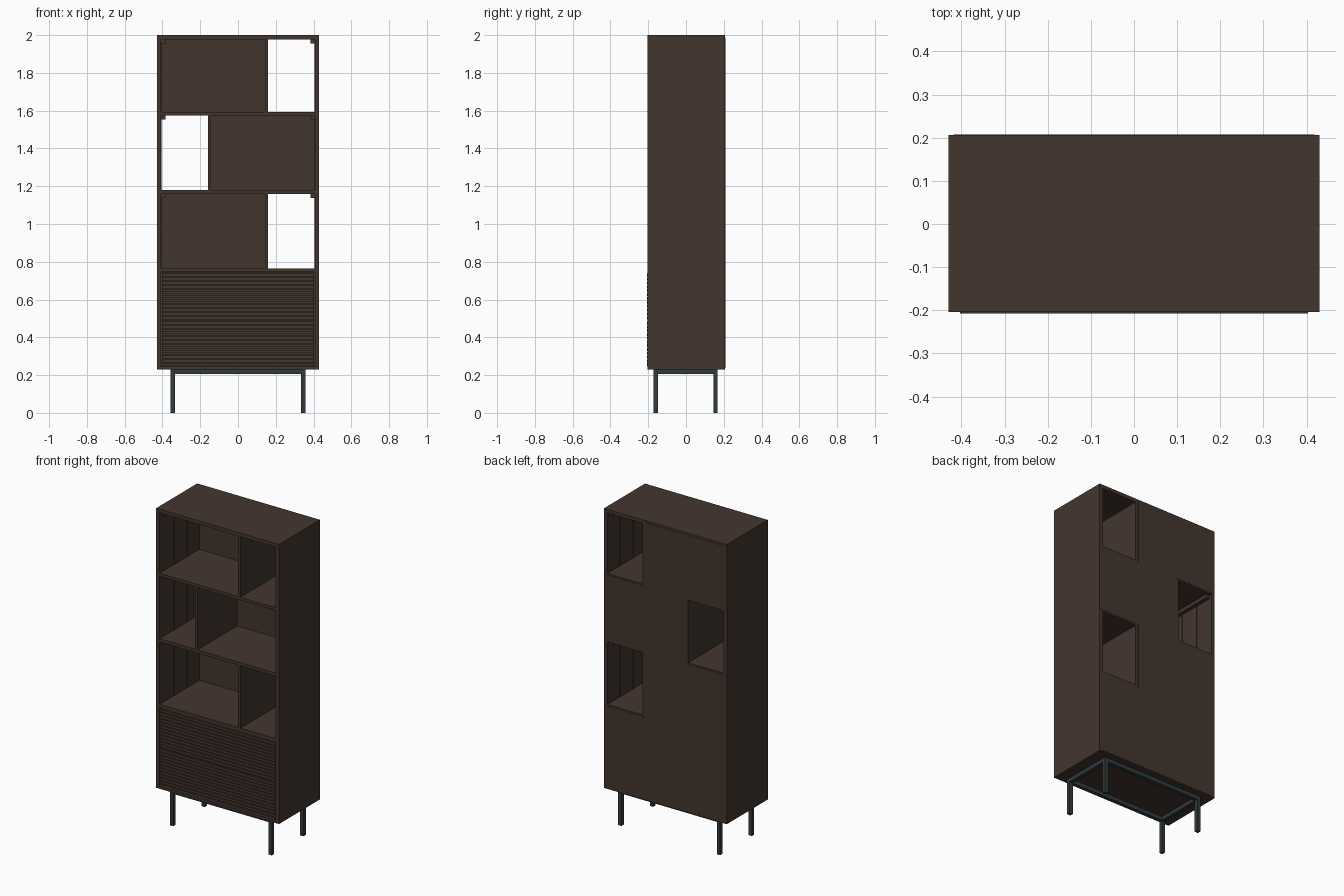
import bpy, bmesh

if "Cube" in bpy.data.objects:
    bpy.data.objects.remove(bpy.data.objects["Cube"])


def material(name, rgb):
    m = bpy.data.materials.new(name)
    m.diffuse_color = (*rgb, 1.0)
    m.use_nodes = True
    m.node_tree.nodes["Principled BSDF"].inputs["Base Color"].default_value = m.diffuse_color
    return m


WOOD = material("dark walnut", (0.057, 0.036, 0.028))
METAL = material("dark slate metal", (0.031, 0.042, 0.045))


def boxes(name, extents, mat=WOOD):
    """One object made of axis-aligned boxes: (x0, x1, y0, y1, z0, z1)."""
    bm = bmesh.new()
    for x0, x1, y0, y1, z0, z1 in extents:
        verts = bmesh.ops.create_cube(bm, size=1)["verts"]
        for v in verts:
            v.co.x = x0 if v.co.x < 0 else x1
            v.co.y = y0 if v.co.y < 0 else y1
            v.co.z = z0 if v.co.z < 0 else z1
    me = bpy.data.meshes.new(name)
    bm.to_mesh(me)
    bm.free()
    me.materials.append(mat)
    ob = bpy.data.objects.new(name, me)
    bpy.context.collection.objects.link(ob)
    return ob


W, F, B = 0.43, -0.204, 0.206      # half width, front, back
IN = 0.407                         # inner face of the side panels

# Carcass: sides, top, bottom and shelves
boxes("left_side", [(-W, -IN, F, B, 0.23, 2.0)])
boxes("right_side", [(IN, W, F, B, 0.23, 2.0)])
boxes("top_panel", [(-IN, IN, F, B, 1.977, 2.0)])
boxes("bottom_panel", [(-IN, IN, F, B, 0.23, 0.245)])
for i, (z0, z1) in enumerate([(0.745, 0.765), (1.16, 1.18), (1.575, 1.594)]):
    boxes(f"shelf_{i + 1}", [(-IN, IN, F, B, z0, z1)])

# Shelf bays: divider, back panel over the wide part, rails and wall strips
bays = [("lower", 0.765, 1.16, 1), ("middle", 1.18, 1.575, -1), ("upper", 1.594, 1.977, 1)]
for name, z0, z1, s in bays:
    xa, xb = sorted((s * 0.142, s * 0.16))
    boxes(f"{name}_divider", [(xa, xb, F, B, z0, z1)])
    xa, xb = sorted((-s * 0.418, s * 0.142))
    boxes(f"{name}_back_panel", [(xa, xb, 0.194, 0.208, z0 - 0.01, z1 + 0.01)])
    boxes(f"{name}_wall_rails",
          [(*sorted((k * 0.383, k * IN)), -0.18, 0.19, z1 - 0.022, z1) for k in (-1, 1)])
    boxes(f"{name}_wall_strips",
          [(*sorted((k * 0.404, k * IN)), y - 0.004, y + 0.004, z0, z1)
           for k in (-1, 1) for y in (-0.055, 0.075)])
boxes("base_back_panel", [(-0.418, 0.418, 0.194, 0.208, 0.237, 0.755)])

# Drawer fronts with horizontal slats
for name, z0, z1 in [("lower_drawer", 0.248, 0.488), ("upper_drawer", 0.495, 0.742)]:
    n = 12
    pitch = (z1 - z0) / n
    parts = [(-0.403, 0.403, -0.198, -0.18, z0, z1)]
    parts += [(-0.403, 0.403, -0.207, -0.198, z0 + i * pitch, z0 + (i + 0.78) * pitch)
              for i in range(n)]
    boxes(name, parts)

# Metal base: rectangular frame and four legs
T = 0.023
X, Y0, Y1 = 0.357, -0.172, 0.168
boxes("base_frame", [
    (-X, X, Y0, Y0 + T, 0.205, 0.23), (-X, X, Y1 - T, Y1, 0.205, 0.23),
    (-X, -X + T, Y0 + T, Y1 - T, 0.205, 0.23), (X - T, X, Y0 + T, Y1 - T, 0.205, 0.23)], METAL)
for fb, y in (("front", Y0), ("back", Y1 - T)):
    for lr, x in (("left", -X), ("right", X - T)):
        boxes(f"{fb}_{lr}_leg", [(x, x + T, y, y + T, 0, 0.205)], METAL)
